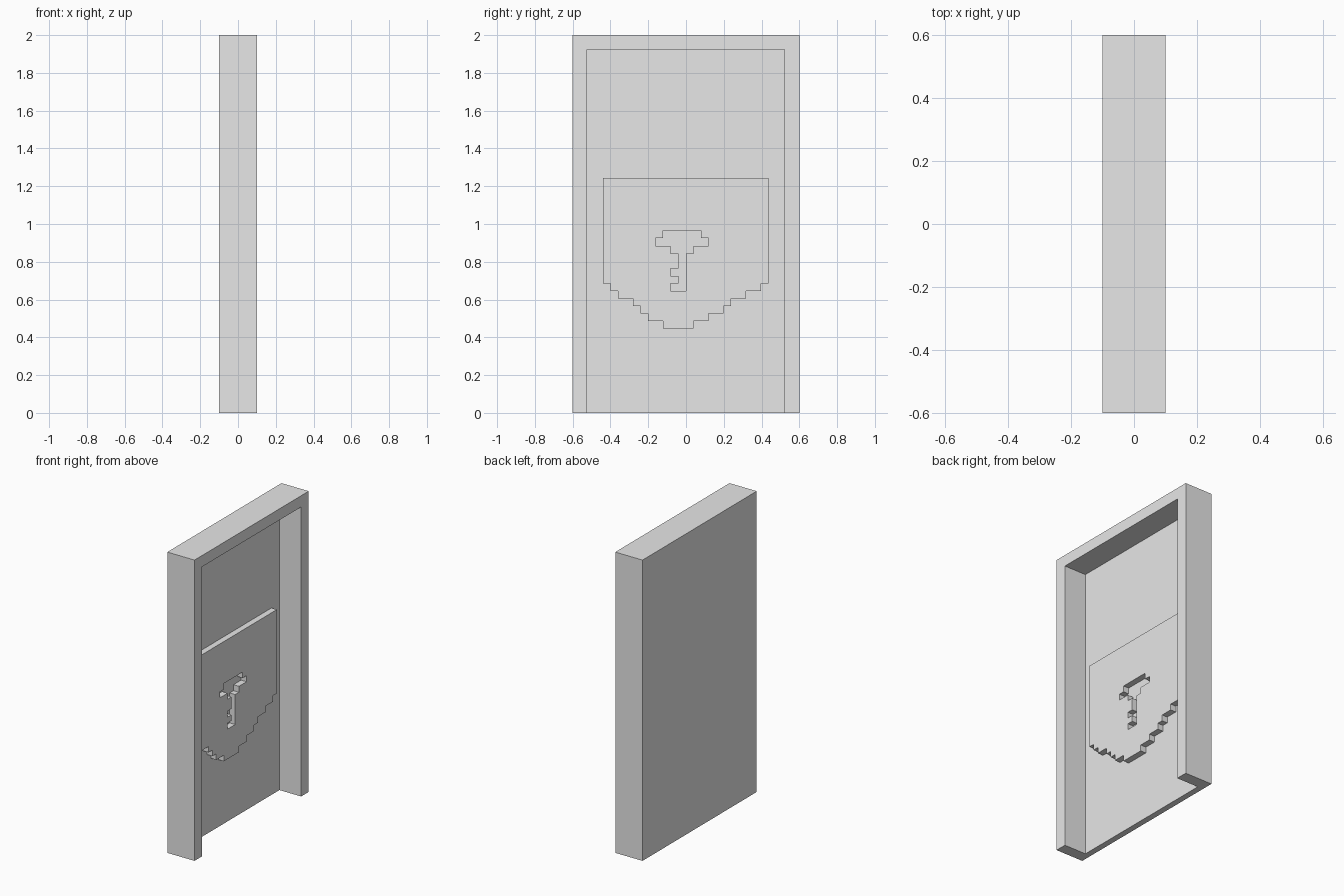
import bpy, bmesh
from mathutils import Vector

if "Cube" in bpy.data.objects:
    bpy.data.objects.remove(bpy.data.objects["Cube"], do_unlink=True)

grey = bpy.data.materials.new("plain_grey")
grey.use_nodes = True
grey.diffuse_color = (0.8, 0.8, 0.8, 1)
grey.node_tree.nodes["Principled BSDF"].inputs["Base Color"].default_value = grey.diffuse_color

FLOOR = -0.06            # recessed panel surface
FRONT = 0.1              # face of the frame
RAISE = 0.04             # shield thickness
OPENING = (-0.523, 0.521, 1.925)   # recess sides and top


def finish(bm, name):
    bmesh.ops.recalc_face_normals(bm, faces=bm.faces)
    mesh = bpy.data.meshes.new(name)
    bm.to_mesh(mesh)
    bm.free()
    mesh.materials.append(grey)
    obj = bpy.data.objects.new(name, mesh)
    bpy.context.collection.objects.link(obj)
    return obj


def extrude_x(bm, faces, distance):
    new = bmesh.ops.extrude_face_region(bm, geom=faces)["geom"]
    verts = [g for g in new if isinstance(g, bmesh.types.BMVert)]
    bmesh.ops.translate(bm, verts=verts, vec=(distance, 0, 0))


# Slab with a raised frame on both sides and the top, open at the bottom
bm = bmesh.new()
bmesh.ops.create_cube(bm, size=1)
for v in bm.verts:
    v.co = Vector((FLOOR if v.co.x > 0 else -FRONT, v.co.y * 1.2, v.co.z * 2 + 1))
left, right, top = OPENING
for point, normal in (((0, left, 0), (0, 1, 0)), ((0, right, 0), (0, 1, 0)), ((0, 0, top), (0, 0, 1))):
    bmesh.ops.bisect_plane(bm, geom=bm.verts[:] + bm.edges[:] + bm.faces[:],
                           plane_co=point, plane_no=normal)
bm.normal_update()
rim = []
for f in bm.faces:
    c = f.calc_center_median()
    if f.normal.x > 0.9 and not (left < c.y < right and c.z < top):
        rim.append(f)
extrude_x(bm, rim, FRONT - FLOOR)
bmesh.ops.dissolve_limit(bm, angle_limit=0.01, verts=bm.verts, edges=bm.edges)
finish(bm, "framed_slab")

# Stepped shield with a cut-out; each row is (first column, last column, height in cells)
CELL = 0.0398
ORIGIN_Y, ORIGIN_Z = -0.439, 0.447
SHIELD = [(8, 12, 1), (6, 14, 1), (5, 16, 1), (4, 17, 1), (2, 19, 1), (1, 21, 1), (0, 22, 14)]
CUTOUT = [(9, 11, 1), (10, 11, 1), (9, 11, 1), (10, 11, 2), (9, 12, 1), (7, 14, 1), (8, 13, 1)]


def add_outline(bm, rows, base):
    """Closed stepped loop around a stack of rows."""
    lo, hi, z = [], [], base
    for a, b, height in rows:
        lo += [(a, z), (a, z + height)]
        hi += [(b, z), (b, z + height)]
        z += height
    verts = [bm.verts.new((FLOOR, ORIGIN_Y + c * CELL, ORIGIN_Z + r * CELL))
             for c, r in hi + lo[::-1]]
    return [bm.edges.new((verts[i - 1], verts[i])) for i in range(len(verts))]


bm = bmesh.new()
edges = add_outline(bm, SHIELD, 0) + add_outline(bm, CUTOUT, 5)
bmesh.ops.triangle_fill(bm, use_beauty=True, use_dissolve=False, edges=edges)
extrude_x(bm, bm.faces[:], RAISE)
finish(bm, "stepped_shield")
